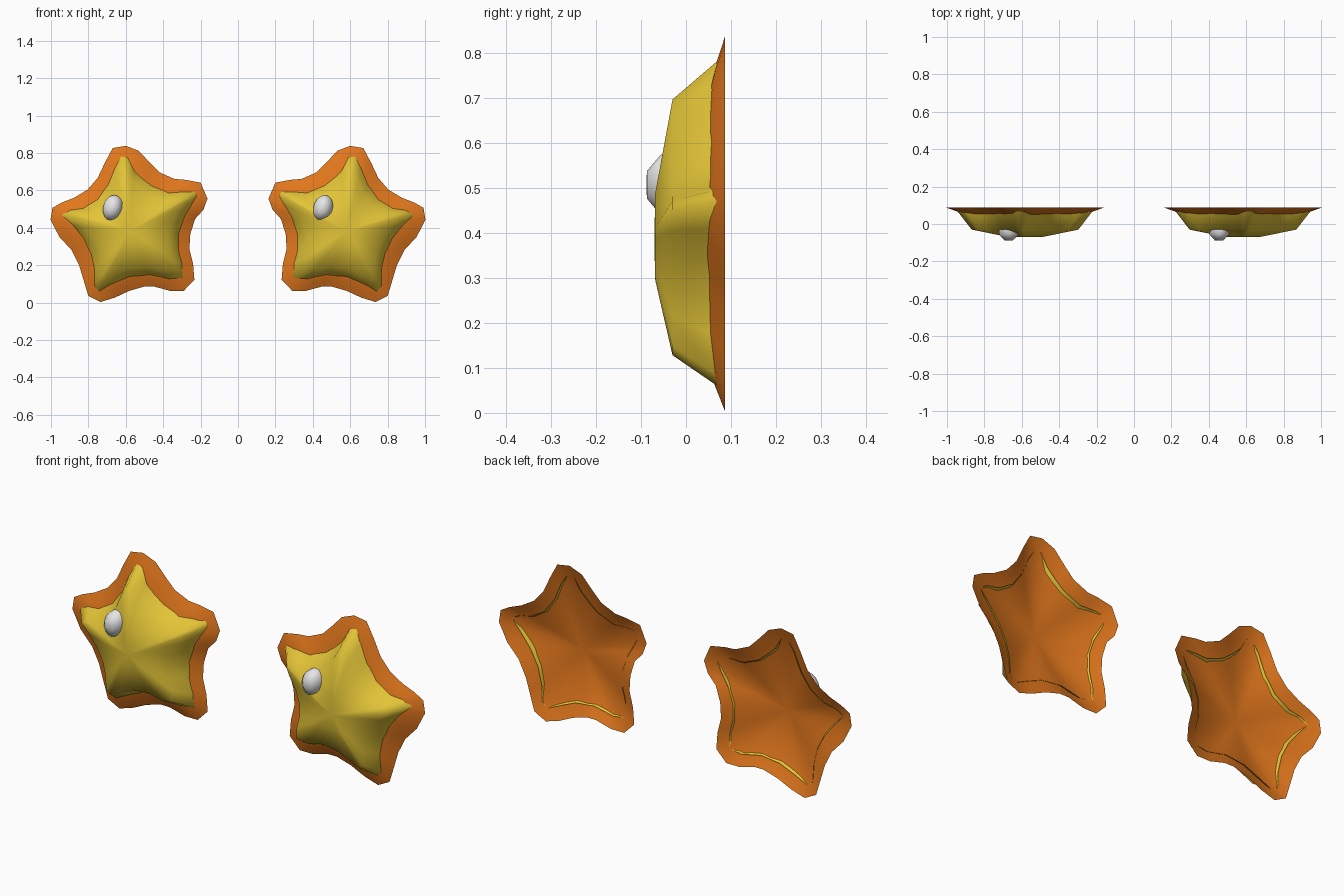
import bpy, math

if "Cube" in bpy.data.objects:
    bpy.data.objects.remove(bpy.data.objects["Cube"])


def material(name, rgb):
    m = bpy.data.materials.new(name)
    m.diffuse_color = (*rgb, 1)
    m.use_nodes = True
    m.node_tree.nodes["Principled BSDF"].inputs["Base Color"].default_value = m.diffuse_color
    return m


ORANGE = material("orange", (0.76, 0.185, 0.012))
YELLOW = material("yellow", (0.76, 0.55, 0.038))
WHITE = material("white", (0.82, 0.82, 0.83))

# Outlines in hundredths of a unit, relative to the star centre (x, z)
RIM = [(-9, 41), (-2, 42.2), (5, 39.5), (11, 33), (16, 28), (24, 24.5), (30, 24), (38, 22.5),
       (41.7, 14), (39.5, 8), (35, 3), (32.5, -5), (32, -13), (34, -21), (34.7, -29.5),
       (29, -35.3), (21.5, -35.3), (13, -33), (8, -33), (0, -35.3), (-8, -39), (-15.5, -41.3),
       (-22, -38), (-24.6, -29.5), (-27, -21.5), (-31, -13.5), (-37.5, -6.5), (-42.2, 2.7),
       (-41.2, 9), (-36.3, 11.8), (-29.5, 14.5), (-22.5, 18.7), (-17, 25), (-13, 33.5)]
BODY = [(-4.5, 36.5), (-1, 36), (2.5, 30), (7, 25.7), (12.3, 21.4), (21.5, 17.7), (29, 18), (35, 17.5),
        (35.8, 15.5), (33.7, 10.5), (29.2, 2.7), (26.6, -5.3), (26.6, -13.4), (28.6, -21.4),
        (28.6, -28.5), (21.5, -29.5), (10.7, -27.2), (0, -28.4), (-8, -31.8), (-16, -35.5),
        (-18.9, -33), (-19.2, -24.6), (-21.2, -16), (-25.2, -8), (-31, -0.5), (-36.4, 5.5),
        (-32, 8), (-25.5, 9.2), (-17.5, 14), (-11.8, 22), (-8, 31)]
OVAL = [(5.2 * math.cos(t) + 0.13 * 6.8 * math.sin(t), 6.8 * math.sin(t))
        for t in [-i * math.tau / 16 for i in range(16)]]


def shell(name, outline, rings, centre, mat, flip=1, pivot=0.0):
    """Copies of an outline shrunk towards a pivot: rings are (scale, y), the last is a point."""
    n = len(outline)
    cx, cz = centre
    verts = [(cx + flip * x * s / 100, y, cz + pivot + (z / 100 - pivot) * s)
             for s, y in rings[:-1] for x, z in outline]
    verts.append((cx, rings[-1][1], cz + pivot))
    faces = []
    for r in range(len(rings) - 1):
        for i in range(n):
            a, b = r * n + i, r * n + (i + 1) % n
            if r == len(rings) - 2:
                f = (a, b, n * (len(rings) - 1))
            else:
                f = (a, b, b + n, a + n)
            faces.append(f if flip < 0 else f[::-1])
    me = bpy.data.meshes.new(name)
    me.from_pydata(verts, [], faces)
    me.materials.append(mat)
    me.polygons.foreach_set("use_smooth", [True] * len(faces))
    me.update()
    ob = bpy.data.objects.new(name, me)
    bpy.context.collection.objects.link(ob)
    return ob


for side, flip, glint_x in (("left", 1, -0.67), ("right", -1, 0.455)):
    centre = (-0.58 * flip, 0.416)
    # Shallow open dish whose edge shows as the orange border
    shell(side + "_star_border", RIM,
          [(1, 0.087), (0.86, 0.066), (0.76, 0.054), (0.45, 0.026), (0, 0.005)],
          centre, ORANGE, flip, -0.035)
    # Domed yellow star
    shell(side + "_star_body", BODY,
          [(1, 0.068), (0.79, -0.03), (0.26, -0.069), (0, -0.07)],
          centre, YELLOW, flip, -0.035)
    # Pale oval highlight, same lean on both stars
    shell(side + "_highlight", OVAL,
          [(1, -0.03), (1, -0.055), (0.45, -0.087), (0, -0.088)],
          (glint_x, 0.507), WHITE)
